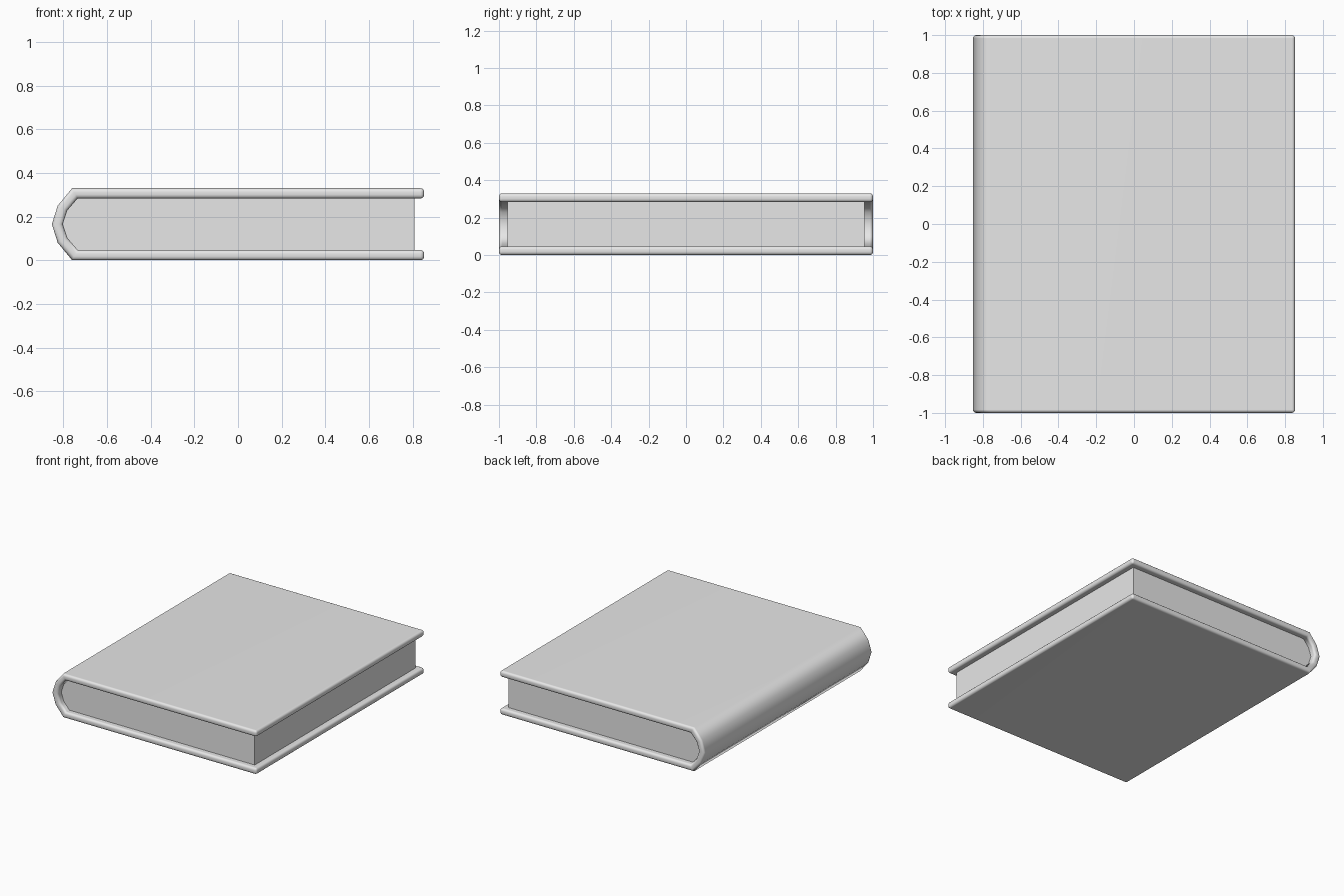
import bpy, bmesh, math

cube = bpy.data.objects.get("Cube")
if cube:
    bpy.data.objects.remove(cube, do_unlink=True)

grey = bpy.data.materials.new("plain grey")
grey.diffuse_color = (0.8, 0.8, 0.8, 1)
grey.use_nodes = True
grey.node_tree.nodes["Principled BSDF"].inputs["Base Color"].default_value = (0.8, 0.8, 0.8, 1)

MID = 0.165        # half height of the closed book
TIP = 0.853        # fore edge of the boards


def mirrored(upper):
    """Complete an upper half profile, ending on the mid line, with its lower half."""
    return upper + [(x, 2 * MID - z) for x, z in reversed(upper[:-1])]


def finish(bm, name):
    bmesh.ops.recalc_face_normals(bm, faces=bm.faces)
    mesh = bpy.data.meshes.new(name)
    bm.to_mesh(mesh)
    bm.free()
    mesh.materials.append(grey)
    obj = bpy.data.objects.new(name, mesh)
    bpy.context.collection.objects.link(obj)
    return obj


def extrude_y(bm, faces, depth):
    """Extrude flat profile faces from the front through the given depth."""
    grown = bmesh.ops.extrude_face_region(bm, geom=faces, use_keep_orig=True)
    moved = [g for g in grown["geom"] if isinstance(g, bmesh.types.BMVert)]
    bmesh.ops.translate(bm, verts=moved, vec=(0, depth, 0))


outer = mirrored([(TIP, 0.33), (-0.76, 0.33), (-0.826, 0.25), (-0.853, MID)])
inner = mirrored([(TIP, 0.283), (-0.735, 0.283), (-0.782, 0.228), (-0.803, MID)])

# Cover: two boards and a faceted spine, swept as one strip
bm = bmesh.new()
rows = [[bm.verts.new((x, -1, z)) for x, z in line] for line in (outer, inner)]
strip = [bm.faces.new((rows[0][i], rows[0][i + 1], rows[1][i + 1], rows[1][i]))
         for i in range(len(outer) - 1)]
extrude_y(bm, strip, 2)

# Round the rims at both ends and the fore edges
rims = []
for e in bm.edges:
    a, b = (v.co for v in e.verts)
    fore = min(a.x, b.x) > TIP - 0.01
    rim = abs(a.y - b.y) < 0.01 and any(abs(f.calc_center_median().y) < 0.9 for f in e.link_faces)
    if fore or rim:
        rims.append(e)
bmesh.ops.bevel(bm, geom=rims, offset=0.017, segments=3, profile=0.5, affect='EDGES')
cover = finish(bm, "cover")
bpy.context.view_layer.objects.active = cover
cover.select_set(True)
bpy.ops.object.shade_smooth_by_angle(angle=math.radians(60))
normals = cover.modifiers.new("even shading", 'WEIGHTED_NORMAL')
normals.keep_sharp = True

# Page block, set back from the cover on three sides
bm = bmesh.new()
block = [(0.808, z) if x > 0 else (x, z) for x, z in inner]
page = bm.faces.new([bm.verts.new((x, -0.955, z)) for x, z in block])
extrude_y(bm, [page], 1.91)
finish(bm, "pages")
